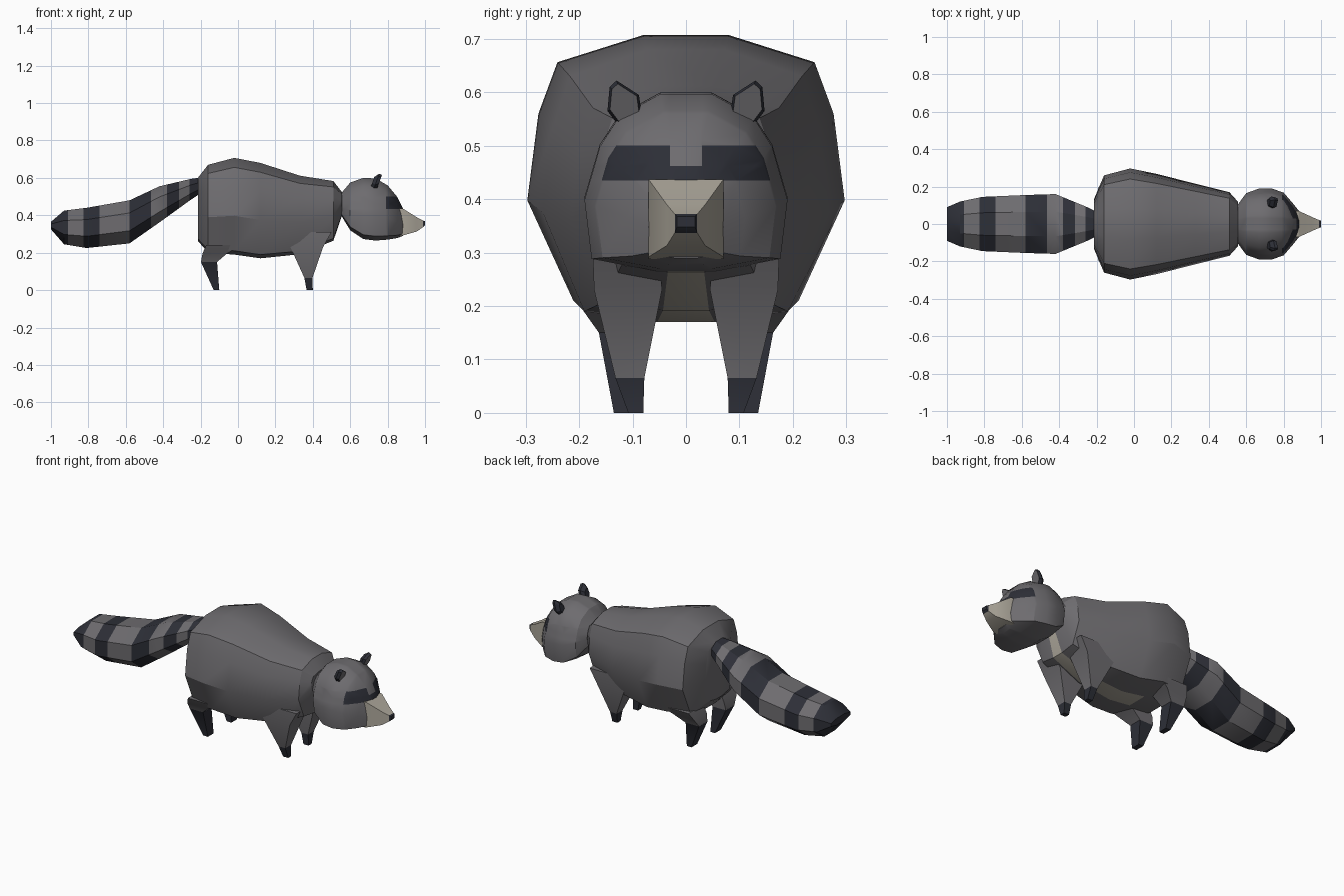
import bpy, bmesh, math
from mathutils import Vector

if "Cube" in bpy.data.objects:
    bpy.data.objects.remove(bpy.data.objects["Cube"])


def mat(name, rgb):
    m = bpy.data.materials.new(name)
    m.diffuse_color = (*rgb, 1)
    m.use_nodes = True
    m.node_tree.nodes["Principled BSDF"].inputs["Base Color"].default_value = m.diffuse_color
    return m


GREY = mat("grey fur", (0.155, 0.15, 0.16))
DARK = mat("dark fur", (0.026, 0.028, 0.038))
CREAM = mat("cream fur", (0.42, 0.39, 0.33))
MATS = [GREY, DARK, CREAM]


def loft(name, rings, rule, cuts=(), angle=30):
    """Skin a row of rings, cap the ends, cut along planes, colour faces by rule."""
    bm = bmesh.new()
    rows = [[bm.verts.new(p) for p in ring] for ring in rings]
    n = len(rows[0])
    for a, b in zip(rows, rows[1:]):
        for i in range(n):
            j = (i + 1) % n
            bm.faces.new((a[i], a[j], b[j], b[i]))
    bm.faces.new(rows[0])
    bm.faces.new(rows[-1])
    for co, no in cuts:
        bmesh.ops.bisect_plane(bm, geom=bm.verts[:] + bm.edges[:] + bm.faces[:],
                               plane_co=co, plane_no=no, dist=1e-5)
    bmesh.ops.recalc_face_normals(bm, faces=bm.faces)
    for f in bm.faces:
        f.material_index = rule(f.calc_center_median(), f.normal)
    me = bpy.data.meshes.new(name)
    bm.to_mesh(me)
    bm.free()
    for m in MATS:
        me.materials.append(m)
    ob = bpy.data.objects.new(name, me)
    bpy.context.collection.objects.link(ob)
    bpy.ops.object.select_all(action='DESELECT')
    ob.select_set(True)
    bpy.context.view_layer.objects.active = ob
    bpy.ops.object.shade_smooth_by_angle(angle=math.radians(angle))
    return ob


def section(x, w, lo, hi, half):
    """Symmetric ring at x from a half profile of (width, height) fractions."""
    right = [(x, u * w, lo + v * (hi - lo)) for u, v in half]
    return right + [(x, -y, z) for _, y, z in reversed(right)]


def box_ring(x0, x1, y0, y1, z, side):
    return [(x, side * y, z) for x, y in ((x0, y0), (x1, y0), (x1, y1), (x0, y1))]


# Body
body_half = [(0.27, 1), (0.81, 0.9), (0.93, 0.71), (1, 0.39), (0.71, 0.02), (0.2, -0.02)]
body = [(-0.215, 0.13, 0.27, 0.60), (-0.16, 0.26, 0.21, 0.67), (-0.02, 0.297, 0.20, 0.707),
        (0.12, 0.268, 0.18, 0.68), (0.33, 0.215, 0.20, 0.612), (0.51, 0.17, 0.27, 0.583),
        (0.555, 0.12, 0.40, 0.525)]
loft("body", [section(*s, body_half) for s in body],
     lambda c, n: 2 if c.x > 0.02 and abs(c.y) < 0.02 and n.z < -0.3 else 0)

# Head with eye mask
head_half = [(0.25, 1), (0.66, 0.87), (0.85, 0.7), (1, 0.4), (0.93, 0.07), (0.3, 0)]
head = [(0.545, 0.09, 0.41, 0.51), (0.60, 0.165, 0.32, 0.575), (0.67, 0.19, 0.273, 0.6),
        (0.735, 0.19, 0.265, 0.597), (0.80, 0.168, 0.27, 0.56), (0.85, 0.11, 0.278, 0.50),
        (0.882, 0.07, 0.29, 0.437)]


def mask(c, n):
    band = c.x > 0.79 and 0.435 < c.z < 0.5
    return 1 if band and not (abs(c.y) < 0.03 and c.z > 0.462) else 0


loft("head", [section(*s, head_half) for s in head], mask,
     [((0, 0, 0.435), (0, 0, 1)), ((0, 0, 0.462), (0, 0, 1)), ((0, 0, 0.5), (0, 0, 1)),
      ((0.79, 0, 0), (1, 0, 0)), ((0, 0.03, 0), (0, 1, 0)), ((0, -0.03, 0), (0, 1, 0))])

# Muzzle with nose tip
square = [(1, 1), (1, 0)]
muzzle = [(0.86, 0.07, 0.288, 0.437), (0.88, 0.07, 0.292, 0.437),
          (0.955, 0.036, 0.313, 0.39), (0.99, 0.021, 0.337, 0.372), (1.0, 0.017, 0.348, 0.368)]
loft("muzzle", [section(*s, square) for s in muzzle],
     lambda c, n: 1 if c.x > 0.99 else 2)

# Tail with rings
octagon = [(math.cos(a) / math.cos(math.pi / 8), 0.5 + 0.5 * math.sin(a) / math.cos(math.pi / 8))
           for a in (math.pi * (3 - 2 * i) / 8 for i in range(4))]
tail = [(-0.18, 0.055, 0.53, 0.605), (-0.25, 0.09, 0.485, 0.595), (-0.42, 0.16, 0.362, 0.555),
        (-0.58, 0.155, 0.25, 0.48), (-0.81, 0.145, 0.225, 0.44), (-0.93, 0.12, 0.245, 0.425),
        (-1.0, 0.09, 0.325, 0.365)]
stripes = [(-1.01, -0.91), (-0.825, -0.74), (-0.58, -0.465), (-0.38, -0.315), (-0.26, -0.1)]
loft("tail", [section(*s, octagon) for s in tail],
     lambda c, n: int(any(a < c.x < b for a, b in stripes)),
     [((x, 0, 0), (1, 0, 0)) for s in stripes for x in s])

# Legs and ears, one of each per side
for side, tag in ((-1, "right"), (1, "left")):
    loft("front_leg_" + tag,
         [box_ring(*r, side) for r in ((0.26, 0.50, 0.05, 0.175, 0.31),
                                       (0.28, 0.455, 0.045, 0.172, 0.23),
                                       (0.355, 0.398, 0.078, 0.132, 0.065),
                                       (0.367, 0.40, 0.08, 0.108, 0))],
         lambda c, n: int(c.z < 0.065))
    loft("rear_leg_" + tag,
         [box_ring(*r, side) for r in ((-0.17, 0.02, 0.08, 0.22, 0.24),
                                       (-0.19, -0.06, 0.08, 0.195, 0.195),
                                       (-0.198, -0.112, 0.085, 0.163, 0.15),
                                       (-0.13, -0.10, 0.082, 0.135, 0))],
         lambda c, n: int(c.z < 0.15))
    ear = [(0.082, 0.55), (0.128, 0.54), (0.147, 0.565), (0.143, 0.61), (0.13, 0.622), (0.088, 0.595)]
    mid = Vector((0.115, 0.58))

    def ear_ring(x, s):
        pts = [mid + (Vector(p) - mid) * s for p in ear]
        return [(x + (p.y - 0.58) * 0.35, side * p.x, p.y) for p in pts]

    loft("ear_" + tag, [ear_ring(0.72, 0.6), ear_ring(0.74, 1), ear_ring(0.757, 0.85)],
         lambda c, n: 0 if n.x > 0.85 else 1)
